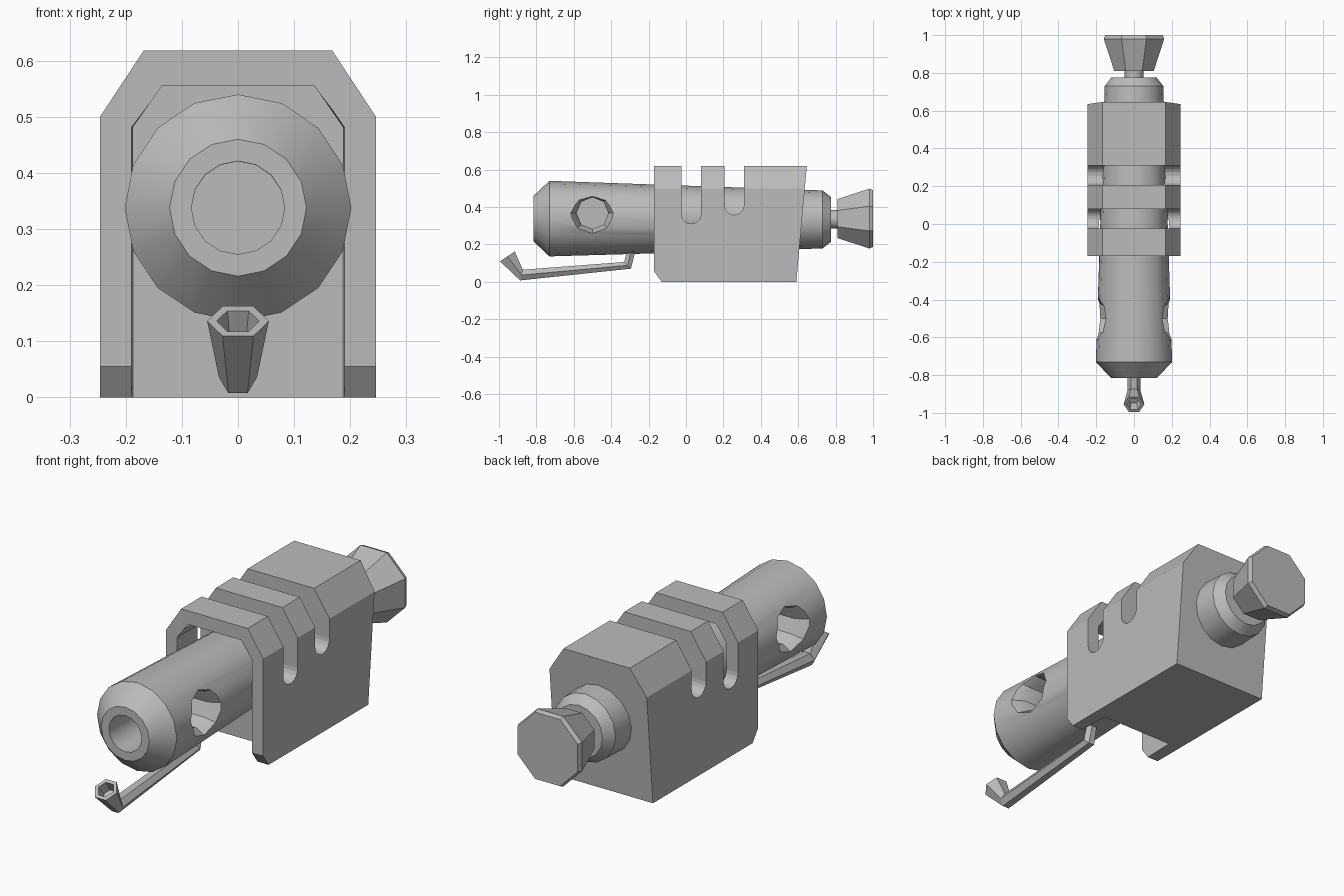
import bpy
import bmesh
from math import sin, cos, pi, radians
from mathutils import Vector

cube = bpy.data.objects.get("Cube")
if cube:
    bpy.data.objects.remove(cube, do_unlink=True)

metal = bpy.data.materials.new("plain_grey")
metal.use_nodes = True
metal.diffuse_color = (0.5, 0.5, 0.5, 1)
metal.node_tree.nodes["Principled BSDF"].inputs["Base Color"].default_value = (0.5, 0.5, 0.5, 1)


def finish(bm, name):
    bmesh.ops.recalc_face_normals(bm, faces=bm.faces)
    mesh = bpy.data.meshes.new(name)
    bm.to_mesh(mesh)
    bm.free()
    obj = bpy.data.objects.new(name, mesh)
    bpy.context.collection.objects.link(obj)
    mesh.materials.append(metal)
    return obj


def loft(name, stations, sides, phase=0.0):
    """Skin of rings; each station is y, z, radius, tilt about x."""
    bm = bmesh.new()
    rings = []
    for y, z, r, tilt in stations:
        up = Vector((0, sin(tilt), cos(tilt)))
        ring = []
        for i in range(sides):
            a = 2 * pi * i / sides + phase
            ring.append(bm.verts.new(Vector((r * cos(a), y, z)) + up * r * sin(a)))
        rings.append(ring)
    for p, q in zip(rings, rings[1:]):
        for i in range(sides):
            j = (i + 1) % sides
            bm.faces.new((p[i], p[j], q[j], q[i]))
    bm.faces.new(rings[0])
    bm.faces.new(rings[-1])
    return finish(bm, name)


def prism(front, back):
    """Solid between two matching outlines."""
    bm = bmesh.new()
    a = [bm.verts.new(p) for p in front]
    b = [bm.verts.new(p) for p in back]
    bm.faces.new(a)
    bm.faces.new(b)
    for i in range(len(a)):
        j = (i + 1) % len(a)
        bm.faces.new((a[i], a[j], b[j], b[i]))
    bmesh.ops.recalc_face_normals(bm, faces=bm.faces)
    return bm


def activate(obj):
    bpy.ops.object.select_all(action='DESELECT')
    obj.select_set(True)
    bpy.context.view_layer.objects.active = obj


def carve(obj, cutter):
    cutter.hide_render = True
    mod = obj.modifiers.new("cut", 'BOOLEAN')
    mod.operation = 'DIFFERENCE'
    mod.solver = 'EXACT'
    mod.object = cutter
    activate(obj)
    bpy.ops.object.modifier_apply(modifier=mod.name)
    bpy.data.objects.remove(cutter, do_unlink=True)


def arch(half, shoulder, flat, top, bottom):
    right = [(half, bottom), (half, shoulder), (flat, top)]
    return right + [(-x, z) for x, z in reversed(right)]


AXIS = 0.338

# Housing: chamfered block with a sloping back and a bevelled lower front
outline = arch(0.246, 0.5, 0.168, 0.618, 0)
bm = prism([(x, -0.17, z) for x, z in outline],
           [(x, 0.59 + 0.09 * z, z) for x, z in outline])
cut = bmesh.ops.bisect_plane(bm, geom=bm.verts[:] + bm.edges[:] + bm.faces[:],
                             plane_co=(0, -0.17, 0.055),
                             plane_no=(0, -0.055, -0.04), clear_outer=True)
bmesh.ops.holes_fill(bm, edges=[e for e in bm.edges if e.is_boundary])
housing = finish(bm, "housing")

# Front cavity, open below
bm = prism([(x, -0.3, z) for x, z in arch(0.193, 0.48, 0.135, 0.556, -0.1)],
           [(x, 0.02, z) for x, z in arch(0.186, 0.482, 0.135, 0.556, -0.1)])
carve(housing, finish(bm, "cavity_cutter"))

# Round-bottomed slots across the top
for y, floor in ((0.028, 0.31), (0.258, 0.358)):
    r = 0.052
    pts = [(y - r, 0.8)]
    pts += [(y - r * cos(pi * i / 10), floor + r - r * sin(pi * i / 10)) for i in range(11)]
    pts.append((y + r, 0.8))
    bm = prism([(-0.4, v, z) for v, z in pts], [(0.4, v, z) for v, z in pts])
    carve(housing, finish(bm, "slot_cutter"))

# Tapered barrel with a front bore
profile = [(-0.6, 0.083), (-0.815, 0.083), (-0.815, 0.122), (-0.73, 0.202),
           (0.73, 0.155), (0.775, 0.12)]
barrel = loft("barrel", [(y, AXIS - 0.003 * (y + 0.8), r, 0) for y, r in profile], 16)

# Countersunk side ports
for side in (1, -1):
    for x, depth, low, high in ((0.095, 0.11, 0.085, 0.085), (0.18, 0.08, 0.085, 0.133)):
        bpy.ops.mesh.primitive_cone_add(vertices=8, radius1=low, radius2=high, depth=depth,
                                        location=(side * x, -0.5, 0.367),
                                        rotation=(0, side * pi / 2, 0))
        carve(barrel, bpy.context.object)
activate(barrel)
bpy.ops.object.shade_smooth_by_angle(angle=radians(30))
if not barrel.data.materials:
    barrel.data.materials.append(metal)

# Rear rod and flared octagonal knob
rod = loft("knob_rod", [(0.74, AXIS - 0.004, 0.05, 0), (0.83, AXIS - 0.004, 0.05, 0)], 12)
activate(rod)
bpy.ops.object.shade_smooth_by_angle(angle=radians(35))
loft("knob", [(0.81, AXIS, 0.113, 0), (0.98, AXIS, 0.173, 0), (1.0, AXIS, 0.165, 0)],
     8, pi / 8)

# Bent hexagonal pipe ending in a hollow flared mouth
loft("side_pipe", [(-0.29, 0.18, 0.026, -1.33), (-0.312, 0.088, 0.029, -0.78),
                   (-0.88, 0.036, 0.034, 0.24), (-0.955, 0.136, 0.055, 0.98),
                   (-0.955, 0.136, 0.038, 0.98), (-0.925, 0.097, 0.03, 0.98)], 6)
